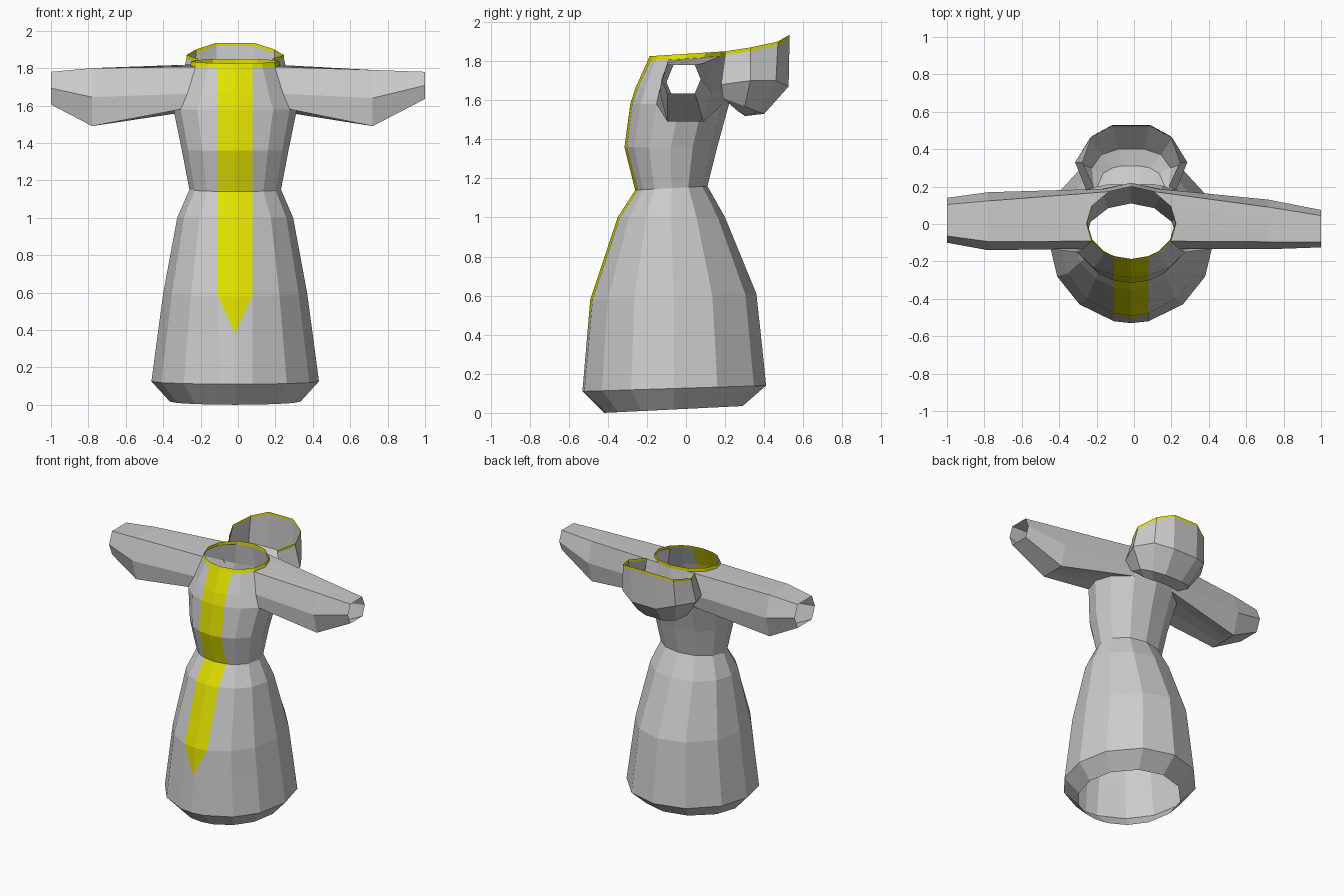
import bpy, bmesh, math

if "Cube" in bpy.data.objects:
    bpy.data.objects.remove(bpy.data.objects["Cube"])


def material(name, rgb):
    m = bpy.data.materials.new(name)
    m.diffuse_color = (*rgb, 1)
    m.use_nodes = True
    m.node_tree.nodes["Principled BSDF"].inputs["Base Color"].default_value = m.diffuse_color
    return m


MATS = [material("pale grey cloth", (0.6, 0.6, 0.6)),
        material("yellow trim", (0.75, 0.75, 0.0))]


def finish(bm, name):
    bmesh.ops.recalc_face_normals(bm, faces=bm.faces)
    me = bpy.data.meshes.new(name)
    bm.to_mesh(me)
    bm.free()
    for m in MATS:
        me.materials.append(m)
    bpy.context.collection.objects.link(bpy.data.objects.new(name, me))


def face(bm, verts, mat=0):
    bm.faces.new(verts).material_index = mat


# Robe body rings: z front, z back, y front, y back, half width
RINGS = [(0.0, 0.035, -0.42, 0.29, 0.35), (0.11, 0.14, -0.53, 0.41, 0.448),
         (0.38, 0.41, -0.507, 0.382, 0.412), (0.58, 0.61, -0.49, 0.36, 0.385),
         (1.0, 1.0, -0.35, 0.20, 0.31), (1.14, 1.16, -0.26, 0.11, 0.245),
         (1.36, 1.36, -0.315, 0.16, 0.285), (1.58, 1.58, -0.285, 0.22, 0.33),
         (1.66, 1.67, -0.26, 0.22, 0.29), (1.80, 1.825, -0.197, 0.20, 0.24),
         (1.825, 1.85, -0.187, 0.20, 0.235)]
ANGLES = [0, None, 38, 62, 90, 118, 150, 180]   # None = edge of the stripe
N = 14
CX = -0.015
SHOULDER = 7                                    # first ring of the armholes

bm = bmesh.new()
grid = []
for zf, zb, yf, yb, rx in RINGS:
    ring = []
    for i in range(N):
        k, side = (i, 1) if i <= 7 else (N - i, -1)
        a = math.asin(0.092 / rx) if ANGLES[k] is None else math.radians(ANGLES[k])
        t = (1 - math.cos(a)) / 2
        ring.append(bm.verts.new((CX + side * rx * math.sin(a),
                                  yf + (yb - yf) * t, zf + (zb - zf) * t)))
    grid.append(ring)

for r in range(len(RINGS) - 1):
    for i in range(N):
        j = (i + 1) % N
        q = [grid[r][i], grid[r][j], grid[r + 1][j], grid[r + 1][i]]
        front = i in (0, N - 1)
        if r in (SHOULDER, SHOULDER + 1) and (3 <= i <= 5 or 8 <= i <= 10):
            continue                            # armhole
        if r == 2 and front:                    # pointed end of the stripe
            if i == 0:
                face(bm, [q[0], q[1], q[2]])
                face(bm, [q[0], q[2], q[3]], 1)
            else:
                face(bm, [q[0], q[1], q[3]])
                face(bm, [q[1], q[2], q[3]], 1)
        else:
            rim = r == len(RINGS) - 2
            face(bm, q, 1 if rim or (front and r > 2) else 0)

# Sleeves grown from the armholes: x, y min, y max, z min, z max
SLEEVES = {1: [(0.72, -0.135, 0.13, 1.49, 1.79), (1.0, -0.125, 0.075, 1.635, 1.78)],
           -1: [(-0.78, -0.14, 0.17, 1.49, 1.80), (-1.0, -0.10, 0.14, 1.605, 1.78)]}
LOOP = [(0, 3), (0, 4), (0, 5), (0, 6), (1, 6), (2, 6), (2, 5), (2, 4), (2, 3), (1, 3)]
for side, sections in SLEEVES.items():
    prev = [grid[SHOULDER + r][c if side > 0 else N - c] for r, c in LOOP]
    for x, y0, y1, z0, z1 in sections:
        cur = []
        for r, c in LOOP:
            u = (c - 4.5) / 1.5 * (1 if r == 1 else 0.7)
            cur.append(bm.verts.new((x, (y0 + y1) / 2 + u * (y1 - y0) / 2,
                                     z0 + (z1 - z0) * r / 2)))
        for i in range(10):
            j = (i + 1) % 10
            face(bm, [prev[i], prev[j], cur[j], cur[i]])
        prev = cur
finish(bm, "robe")

# Hood hanging open behind the neck: half rows from the neck round to the back
RIM = [(0.20, 0.20, 1.85), (0.26, 0.33, 1.87), (0.21, 0.47, 1.90), (0.10, 0.53, 1.935)]
ROWS = [RIM, [(x, y, z - 0.018) for x, y, z in RIM],
        [(0.24, 0.18, 1.68), (0.30, 0.33, 1.70), (0.22, 0.46, 1.70), (0.10, 0.525, 1.67)],
        [(0.20, 0.19, 1.61), (0.21, 0.30, 1.57), (0.16, 0.37, 1.54), (0.07, 0.40, 1.53)],
        [(0.18, 0.20, 1.60), (0.15, 0.27, 1.54), (0.10, 0.30, 1.52), (0.05, 0.31, 1.52)],
        [(0.17, 0.20, 1.61), (0.12, 0.21, 1.60), (0.08, 0.21, 1.60), (0.04, 0.21, 1.60)]]
bm = bmesh.new()
rows = []
for row in ROWS:
    full = row + [(-x, y, z) for x, y, z in reversed(row)]
    rows.append([bm.verts.new((x + CX, y, z)) for x, y, z in full])
for r in range(len(rows) - 1):
    for i in range(7):
        face(bm, [rows[r][i], rows[r][i + 1], rows[r + 1][i + 1], rows[r + 1][i]],
             1 if r == 0 else 0)
finish(bm, "hood")
